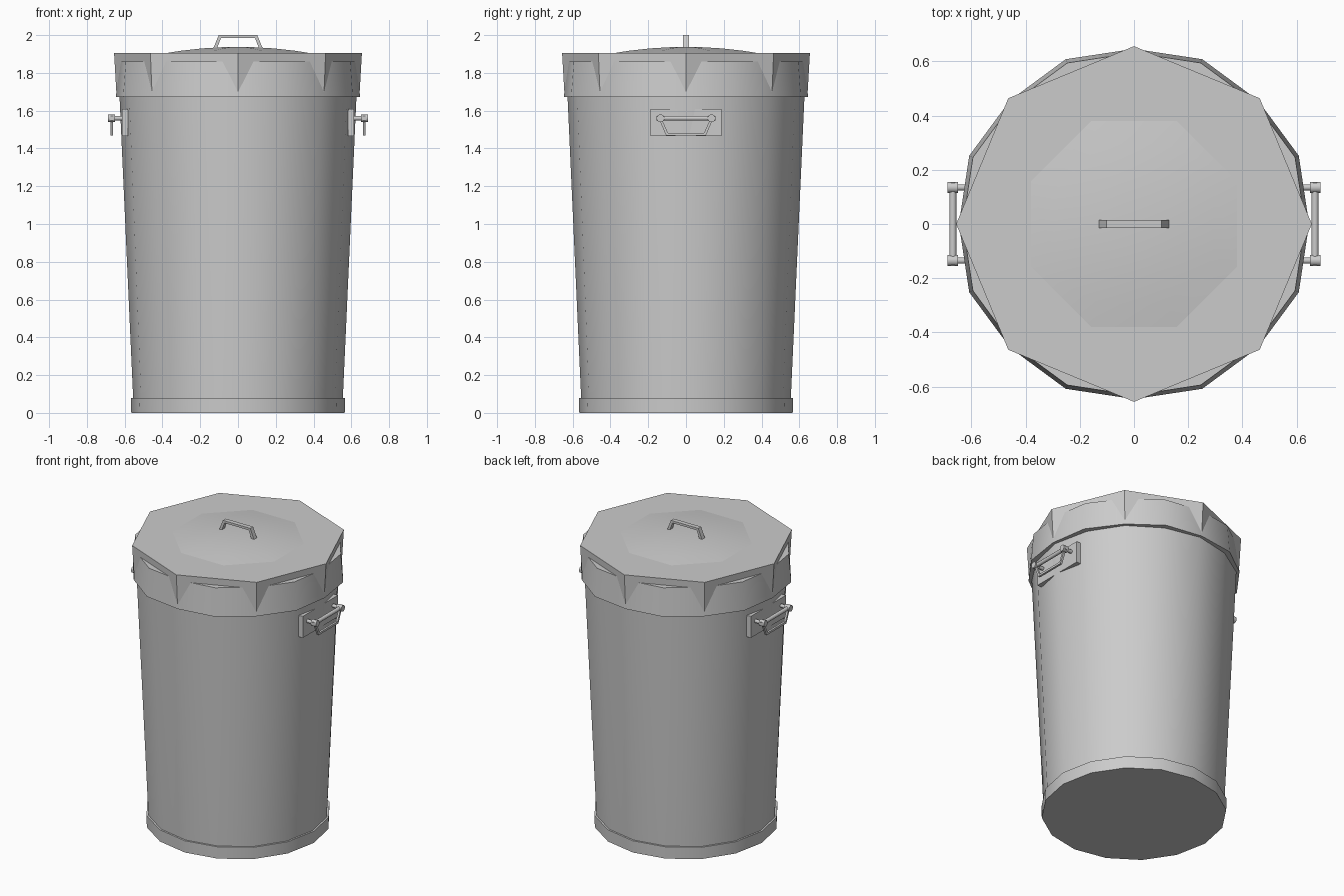
import bpy, bmesh
from math import sin, cos, pi, radians
from mathutils import Vector

if "Cube" in bpy.data.objects:
    bpy.data.objects.remove(bpy.data.objects["Cube"])


def finish(name, bm, smooth=True):
    bmesh.ops.recalc_face_normals(bm, faces=bm.faces)
    me = bpy.data.meshes.new(name)
    bm.to_mesh(me)
    bm.free()
    ob = bpy.data.objects.new(name, me)
    bpy.context.collection.objects.link(ob)
    if smooth:
        bpy.ops.object.select_all(action='DESELECT')
        ob.select_set(True)
        bpy.context.view_layer.objects.active = ob
        bpy.ops.object.shade_smooth_by_angle(angle=radians(30))
    return ob


def lathe(name, profile, sides, offset=0.0, cap=(), closed=False):
    """Profile points are (radius at even corners, radius at odd corners, z)."""
    bm = bmesh.new()
    rings = []
    for even, odd, z in profile:
        ring = []
        for i in range(sides):
            a = 2 * pi * i / sides + offset
            r = odd if i % 2 else even
            ring.append(bm.verts.new((r * cos(a), r * sin(a), z)))
        rings.append(ring)
    pairs = list(zip(rings, rings[1:]))
    if closed:
        pairs.append((rings[-1], rings[0]))
    for lo, hi in pairs:
        for i in range(sides):
            j = (i + 1) % sides
            bm.faces.new((lo[i], lo[j], hi[j], hi[i]))
    for k in cap:
        bm.faces.new(rings[k])
    return finish(name, bm)


def box(name, lo, hi):
    bm = bmesh.new()
    lo, hi = Vector(lo), Vector(hi)
    bmesh.ops.create_cube(bm, size=1)
    for v in bm.verts:
        v.co = Vector([(lo[k] + hi[k]) / 2 + v.co[k] * (hi[k] - lo[k]) for k in range(3)])
    return finish(name, bm, False)


def rod(name, a, b, r, sides=10):
    a, b = Vector(a), Vector(b)
    bm = bmesh.new()
    bmesh.ops.create_cone(bm, cap_ends=True, segments=sides, radius1=r, radius2=r,
                          depth=(b - a).length)
    q = (b - a).to_track_quat('Z', 'Y')
    for v in bm.verts:
        v.co = q @ v.co + (a + b) / 2
    ob = finish(name, bm, False)
    for p in ob.data.polygons:
        p.use_smooth = len(p.vertices) == 4
    return ob


def strap(name, outer, inner, to3d, half):
    """Flat bent strip between two matching open outlines."""
    bm = bmesh.new()
    secs = [[bm.verts.new(to3d(u, w, t)) for (u, w), t in
             ((o, -half), (o, half), (i, half), (i, -half))] for o, i in zip(outer, inner)]
    for p, q in zip(secs, secs[1:]):
        for k in range(4):
            bm.faces.new((p[k], p[(k + 1) % 4], q[(k + 1) % 4], q[k]))
    bm.faces.new(secs[0])
    bm.faces.new(secs[-1])
    return finish(name, bm, False)


# tapered can and its foot ring
lathe("can_body", [(.552, .552, .01), (.627, .623, 1.67), (.632, .628, 1.84)], 16, cap=(0, 2))
lathe("foot_ring", [(.565, .565, 0), (.567, .567, .08), (.54, .54, .08)], 16, cap=(0,))

# flared rim band, whose corners are pierced by the octagonal lid
lathe("rim_band", [(.646, .658, 1.672), (.632, .643, 1.86),
                   (.60, .60, 1.86), (.60, .60, 1.672)], 16, closed=True)
lathe("lid", [(.643, .643, 1.68), (.656, .656, 1.905)], 8, cap=(0, 1))
lathe("lid_dome", [(.418, .418, 1.904), (.32, .32, 1.918), (.2, .2, 1.93),
                   (.09, .09, 1.936)], 8, radians(22.5), cap=(3,))

# lid handle
strap("lid_handle",
      [(-.135, 1.92), (-.102, 2.0), (.102, 2.0), (.135, 1.92)],
      [(-.115, 1.92), (-.09, 1.985), (.09, 1.985), (.115, 1.92)],
      lambda u, w, t: (u, t, w), .015)

# side handles: plate, posts, knobs, bar and hanging bail
for s, side in ((1, "right"), (-1, "left")):
    box(side + "_handle_plate", (s * .598 - .016, -.187, 1.465), (s * .598 + .016, .187, 1.61))
    for y in (-.135, .135):
        rod(side + "_handle_post", (s * .59, y, 1.56), (s * .66, y, 1.56), .012)
        rod(side + "_handle_knob", (s * .65, y, 1.56), (s * .688, y, 1.56), .021)
    rod(side + "_handle_bar", (s * .668, -.155, 1.56), (s * .668, .155, 1.56), .013)
    strap(side + "_handle_bail",
          [(-.145, 1.56), (-.105, 1.468), (.105, 1.468), (.145, 1.56)],
          [(-.13, 1.56), (-.096, 1.482), (.096, 1.482), (.13, 1.56)],
          lambda u, w, t: (s * .668 + t, u, w), .007)
